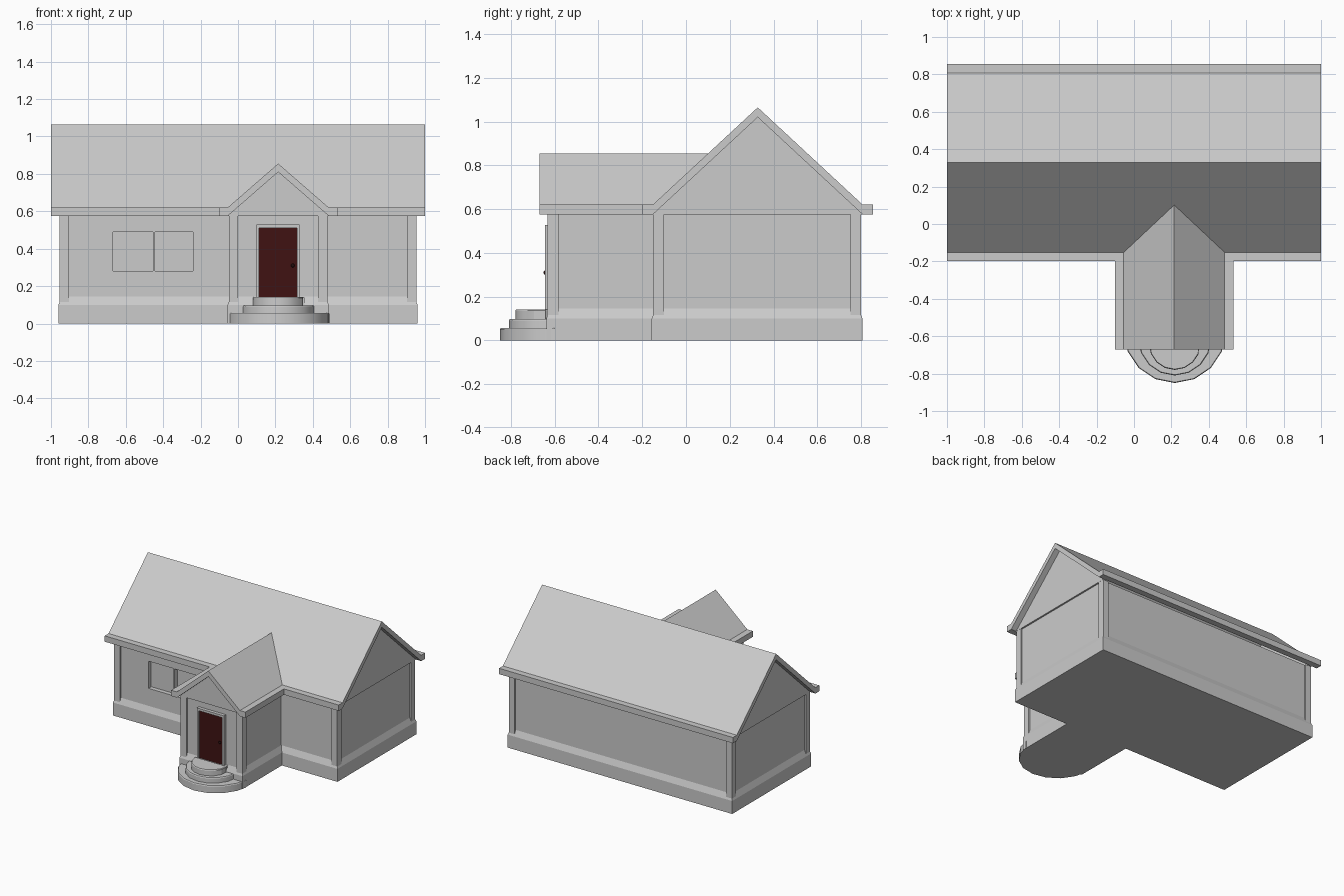
import bpy, bmesh, math

if "Cube" in bpy.data.objects:
    bpy.data.objects.remove(bpy.data.objects["Cube"])


def mesh_from_rings(name, rings):
    """Closed solid lofted through equal-length rings of points."""
    bm = bmesh.new()
    loops = [[bm.verts.new(p) for p in ring] for ring in rings]
    n = len(loops[0])
    for a, b in zip(loops, loops[1:]):
        for i in range(n):
            j = (i + 1) % n
            bm.faces.new((a[i], a[j], b[j], b[i]))
    bm.faces.new(loops[0])
    bm.faces.new(loops[-1])
    bmesh.ops.recalc_face_normals(bm, faces=bm.faces)
    me = bpy.data.meshes.new(name)
    bm.to_mesh(me)
    bm.free()
    ob = bpy.data.objects.new(name, me)
    bpy.context.collection.objects.link(ob)
    return ob


def box(name, x0, x1, y0, y1, z0, z1):
    base = [(x0, y0), (x1, y0), (x1, y1), (x0, y1)]
    return mesh_from_rings(name, [[(x, y, z) for x, y in base] for z in (z0, z1)])


def activate(ob):
    bpy.ops.object.select_all(action='DESELECT')
    ob.select_set(True)
    bpy.context.view_layer.objects.active = ob


def material(name, color):
    m = bpy.data.materials.new(name)
    m.diffuse_color = color
    m.use_nodes = True
    m.node_tree.nodes["Principled BSDF"].inputs["Base Color"].default_value = m.diffuse_color
    return m


X, YF, YB = 0.96, -0.157, 0.807        # main block
PX, PW, PY = 0.215, 0.27, -0.638       # porch centre, half width, front
EAVE, TOP = 0.575, 0.62


def tee(o, z):
    """T-shaped floor outline, shrunk by o."""
    l, r = PX - PW + o, PX + PW - o
    f = YF + o
    return [(p[0], p[1], z) for p in (
        (-X + o, f), (l, f), (l, PY + o), (r, PY + o), (r, f),
        (X - o, f), (X - o, YB - o), (-X + o, YB - o))]


# Walls with sloped plinth
walls = mesh_from_rings("walls", [tee(0, 0), tee(0, 0.1), tee(0.018, 0.145), tee(0.018, EAVE)])

# Window recesses
for i, (x0, x1) in enumerate([(-0.668, -0.455), (-0.445, -0.24)]):
    cutter = box(f"window_cutter_{i}", x0, x1, -0.25, -0.105, 0.28, 0.49)
    cutter.hide_render = True
    mod = walls.modifiers.new("window", 'BOOLEAN')
    mod.operation, mod.solver, mod.object = 'DIFFERENCE', 'EXACT', cutter
    activate(walls)
    bpy.ops.object.modifier_apply(modifier=mod.name)
    bpy.data.objects.remove(cutter)

# Corner posts
W, I = 0.05, 0.006
corners = [(-X, YF, 1, 1), (X, YF, -1, 1), (-X, YB, 1, -1), (X, YB, -1, -1),
           (PX - PW, PY, 1, 1), (PX + PW, PY, -1, 1)]
for k, (x, y, sx, sy) in enumerate(corners):
    xs = sorted((x + sx * I, x + sx * (I + W)))
    ys = sorted((y + sy * I, y + sy * (I + W)))
    box(f"corner_post_{k}", *xs, *ys, 0.115, EAVE)


# Gabled roof shells: sloped slab with small flat eaves
def roof_profile(c, half, rise):
    o = half + 0.047
    return [(c - o, EAVE), (c - o, TOP), (c - half, TOP), (c, TOP + rise),
            (c + half, TOP), (c + o, TOP), (c + o, EAVE), (c + half, EAVE),
            (c, EAVE + rise), (c - half, EAVE)]


RC, RH, RR = 0.328, 0.48, 0.445
main = roof_profile(RC, RH, RR)
mesh_from_rings("main_roof", [[(x, y, z) for y, z in main] for x in (-1, 1)])


def main_roof_y(z):
    return RC - RH + max(0, z - TOP) * RH / RR


porch = roof_profile(PX, PW, 0.235)
mesh_from_rings("porch_roof", [[(x, -0.67, z) for x, z in porch],
                               [(x, main_roof_y(z), z) for x, z in porch]])

# Gable walls
for side, name in ((-1, "left_gable"), (1, "right_gable")):
    tri = [(RC - RH, EAVE), (RC + RH, EAVE), (RC, EAVE + RR)]
    mesh_from_rings(name, [[(side * x, y, z) for y, z in tri] for x in (0.935, 0.955)])
tri = [(PX - PW, EAVE), (PX + PW, EAVE), (PX, EAVE + 0.235)]
mesh_from_rings("porch_gable", [[(x, y, z) for x, z in tri] for y in (-0.632, -0.612)])

# Door frame, door and knob
box("door_frame_left", 0.10, 0.112, -0.645, -0.61, 0.14, 0.528)
box("door_frame_right", 0.315, 0.33, -0.645, -0.61, 0.14, 0.528)
box("door_frame_top", 0.112, 0.315, -0.645, -0.61, 0.51, 0.528)
door = box("door", 0.112, 0.315, -0.632, -0.61, 0.14, 0.51)
door.data.materials.append(material("dark_red", (0.05, 0.006, 0.006, 1)))
bpy.ops.mesh.primitive_uv_sphere_add(segments=12, ring_count=8, radius=0.01,
                                     location=(0.293, -0.642, 0.31))
knob = bpy.context.object
knob.name = "door_knob"
bpy.ops.object.shade_smooth()
knob.data.materials.append(material("dark_metal", (0.02, 0.005, 0.005, 1)))

# Rounded entrance steps
for k, (r, cy, z0, z1) in enumerate([(0.272, -0.578, 0, 0.057),
                                     (0.195, -0.615, 0.057, 0.097),
                                     (0.138, -0.642, 0.097, 0.142)]):
    def arc(rad, z):
        pts = []
        for i in range(16):
            a = 2 * math.pi * i / 16
            pts.append((PX + 0.003 + rad * math.cos(a), min(cy + rad * math.sin(a), -0.6), z))
        out = [p for p in pts if p[1] < -0.6]
        e = math.sqrt(max(rad * rad - (cy + 0.6) ** 2, 0))
        return [(PX + 0.003 - e, -0.6, z)] + out + [(PX + 0.003 + e, -0.6, z)]
    step = mesh_from_rings(f"step_{k}", [arc(r, z0), arc(r, z1 - 0.006), arc(r - 0.004, z1)])
    activate(step)
    bpy.ops.object.shade_smooth_by_angle(angle=math.radians(30))
